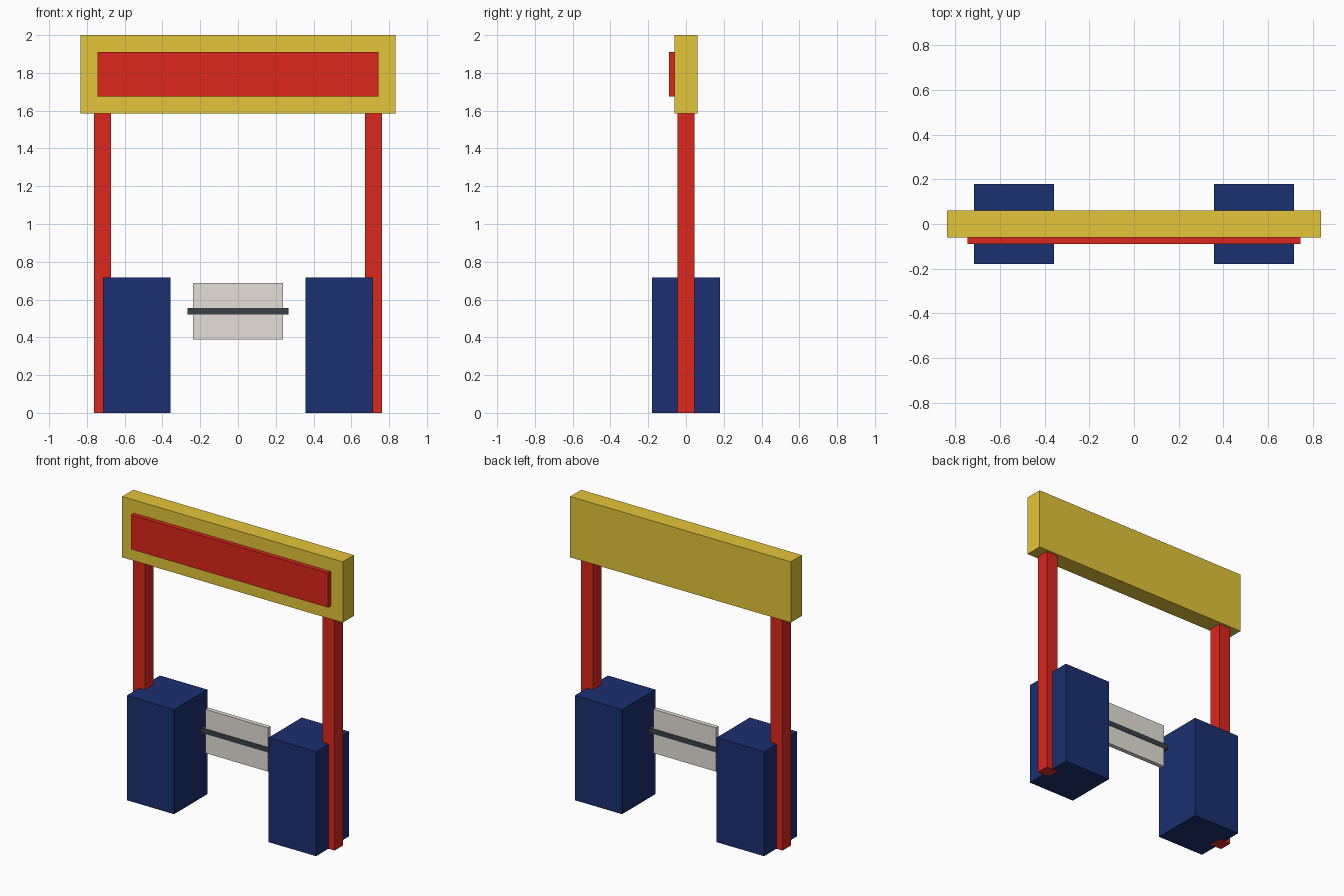
import bpy

if "Cube" in bpy.data.objects:
    bpy.data.objects.remove(bpy.data.objects["Cube"])


def material(name, r, g, b):
    m = bpy.data.materials.new(name)
    m.diffuse_color = (r, g, b, 1)
    m.use_nodes = True
    m.node_tree.nodes["Principled BSDF"].inputs["Base Color"].default_value = m.diffuse_color
    return m


yellow = material("mustard yellow", 0.775, 0.562, 0.041)
red = material("red", 0.71, 0.020, 0.0116)
blue = material("navy blue", 0.0102, 0.029, 0.162)
pale = material("pale grey", 0.783, 0.738, 0.68)
dark = material("dark grey", 0.040, 0.052, 0.063)


def box(name, mat, x, y, z):
    """Box spanning the (min, max) pairs x, y and z."""
    spans = (x, y, z)
    bpy.ops.mesh.primitive_cube_add(size=1, location=[(a + b) / 2 for a, b in spans])
    ob = bpy.context.object
    ob.name = name
    ob.scale = [b - a for a, b in spans]
    bpy.ops.object.transform_apply(location=False, rotation=False, scale=True)
    ob.data.materials.append(mat)


# Overhead sign: beam with a raised front panel
box("sign_beam", yellow, (-0.835, 0.835), (-0.06, 0.06), (1.584, 2.0))
box("sign_panel", red, (-0.745, 0.745), (-0.09, -0.06), (1.674, 1.91))

# Posts and cabinets on both sides
for side, s in (("left", -1), ("right", 1)):
    box(side + "_post", red, sorted((s * 0.672, s * 0.762)), (-0.045, 0.045), (0, 1.584))
    box(side + "_cabinet", blue, sorted((s * 0.358, s * 0.716)), (-0.179, 0.179), (0, 0.716))

# Gate plate between the cabinets, with a bar across it
box("gate_plate", pale, (-0.237, 0.237), (-0.015, 0.015), (0.388, 0.687))
box("gate_bar", dark, (-0.267, 0.267), (-0.018, 0.018), (0.52, 0.555))
